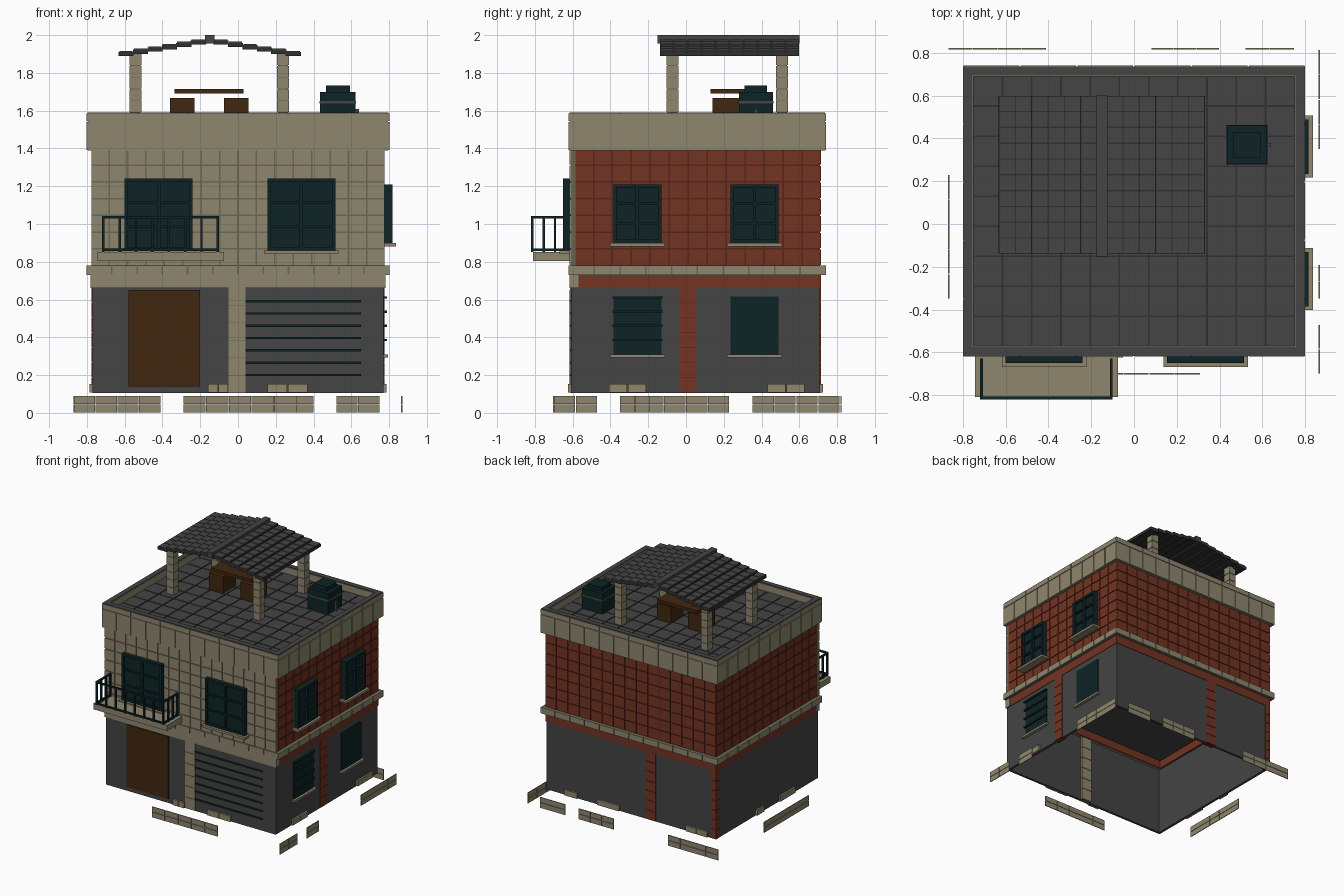
import bpy
import bmesh
from mathutils import Vector

cube = bpy.data.objects.get("Cube")
if cube:
    bpy.data.objects.remove(cube, do_unlink=True)


def material(name, rgb):
    m = bpy.data.materials.new(name)
    m.use_nodes = True
    m.diffuse_color = (*rgb, 1)
    m.node_tree.nodes["Principled BSDF"].inputs["Base Color"].default_value = (*rgb, 1)
    return m


CREAM = material("cream stone", (0.27, 0.24, 0.155))
CREAM_J = material("cream joint", (0.15, 0.135, 0.085))
RED = material("red brick", (0.17, 0.033, 0.016))
RED_J = material("red joint", (0.085, 0.018, 0.009))
GREY = material("grey render", (0.058, 0.058, 0.058))
GREY_J = material("grey joint", (0.03, 0.03, 0.03))
TEAL = material("dark teal", (0.004, 0.017, 0.019))
WOOD = material("brown wood", (0.052, 0.02, 0.005))

FRONT, BACK, LEFT, RIGHT, UP = (1, -1), (1, 1), (0, 1), (0, -1), (2, 1)


def boxes(name, spans, mat):
    """One object from boxes given as (x0, x1, y0, y1, z0, z1)."""
    bm = bmesh.new()
    for s in spans:
        lo, hi = Vector(s[0::2]), Vector(s[1::2])
        made = bmesh.ops.create_cube(bm, size=1)
        bmesh.ops.scale(bm, vec=hi - lo, verts=made["verts"])
        bmesh.ops.translate(bm, vec=(lo + hi) / 2, verts=made["verts"])
    mesh = bpy.data.meshes.new(name)
    bm.to_mesh(mesh)
    bm.free()
    mesh.materials.append(mat)
    ob = bpy.data.objects.new(name, mesh)
    bpy.context.collection.objects.link(ob)
    return ob


def on_wall(side, pos, u0, u1, v0, v1, d0, d1):
    """Box on a wall plane, from depth d0 to d1 outwards."""
    axis, sign = side
    a, b = sorted((pos + sign * d0, pos + sign * d1))
    return {0: (a, b, u0, u1, v0, v1), 1: (u0, u1, a, b, v0, v1),
            2: (u0, u1, v0, v1, a, b)}[axis]


def tiles(name, side, pos, u, v, nu, nv, mat, depth=0.006, gap=0.008):
    du, dv, g = (u[1] - u[0]) / nu, (v[1] - v[0]) / nv, gap / 2
    boxes(name, [on_wall(side, pos, u[0] + i * du + g, u[0] + (i + 1) * du - g,
                         v[0] + j * dv + g, v[0] + (j + 1) * dv - g, -0.002, depth)
                 for i in range(nu) for j in range(nv)], mat)


def ring(name, x, y0, y1, z0, z1, t, mat):
    boxes(name, [(-x, x, y0, y0 + t, z0, z1), (-x, x, y1 - t, y1, z0, z1),
                 (-x, -x + t, y0 + t, y1 - t, z0, z1), (x - t, x, y0 + t, y1 - t, z0, z1)], mat)


def stack(name, x0, x1, y0, y1, z0, z1, n, mat, joint):
    """Column of blocks around a narrower core."""
    e, h = 0.004, (z1 - z0) / n
    boxes(name + "_core", [(x0 + e, x1 - e, y0 + e, y1 - e, z0, z1)], joint)
    boxes(name, [(x0, x1, y0, y1, z0 + i * h + e, z0 + (i + 1) * h) for i in range(n)], mat)


def window(name, side, pos, u0, u1, z0, z1, out, sill, rows=3):
    f, mid, h = 0.018, (u0 + u1) / 2, (z1 - z0) / rows
    boxes(name + "_pane", [on_wall(side, pos, u0, u1, z0, z1, -0.01, out * 0.6)], TEAL)
    bars = [(u0, u0 + f, z0, z1), (u1 - f, u1, z0, z1), (u0, u1, z0, z0 + f),
            (u0, u1, z1 - f, z1), (mid - f / 2, mid + f / 2, z0, z1)]
    bars += [(u0, u1, z0 + i * h - 0.006, z0 + i * h + 0.006) for i in range(1, rows)]
    boxes(name + "_frame", [on_wall(side, pos, *b, 0, out) for b in bars], TEAL)
    boxes(name + "_sill", [on_wall(side, pos, u0 - 0.018, u1 + 0.018, z0 - 0.018, z0,
                                   -0.01, sill)], CREAM)


# Ground floor: open-bottomed shell, pillars and beam
ring("ground_walls", 0.77, -0.61, 0.71, 0.105, 0.67, 0.02, GREY)
stack("front_pillar", -0.05, 0.04, -0.615, -0.57, 0.105, 0.66, 6, CREAM, CREAM_J)
stack("left_pillar", 0.73, 0.775, -0.035, 0.055, 0.105, 0.66, 7, RED, RED_J)
stack("back_pillar", -0.225, -0.135, 0.67, 0.715, 0.105, 0.66, 7, RED, RED_J)
stack("corner_pillar", -0.775, -0.73, 0.67, 0.715, 0.105, 0.66, 7, RED, RED_J)
ring("side_beam", 0.774, -0.6, 0.714, 0.66, 0.735, 0.04, RED)
boxes("front_beam", [(-0.78, 0.78, -0.618, -0.57, 0.66, 0.735)], CREAM)
boxes("ground_ceiling", [(-0.74, 0.74, -0.58, 0.68, 0.725, 0.74)], GREY)
boxes("front_door", [(-0.58, -0.2, -0.618, -0.6, 0.14, 0.65)], WOOD)
boxes("garage_bars", [(0.04, 0.65, -0.618, -0.6, 0.195 + i * 0.065, 0.207 + i * 0.065)
                      for i in range(7)], TEAL)

# Belt course between storeys
ring("belt_course", 0.795, -0.615, 0.735, 0.73, 0.78, 0.05, CREAM_J)
for name, side, pos, u, n in (("front", FRONT, -0.615, (-0.802, 0.802), 12),
                              ("back", BACK, 0.735, (-0.802, 0.802), 12),
                              ("left", LEFT, 0.795, (-0.622, 0.742), 10),
                              ("right", RIGHT, -0.795, (-0.622, 0.742), 10)):
    tiles("belt_blocks_" + name, side, pos, u, (0.727, 0.784), n, 1, CREAM)

# Upper storey: brick sides, stone front
boxes("upper_core", [(-0.77, 0.77, -0.59, 0.71, 0.74, 1.52)], RED_J)
tiles("left_bricks", LEFT, 0.77, (-0.59, 0.715), (0.78, 1.4), 13, 7, RED)
tiles("right_bricks", RIGHT, -0.77, (-0.59, 0.715), (0.78, 1.4), 13, 7, RED)
tiles("back_bricks", BACK, 0.71, (-0.775, 0.775), (0.78, 1.4), 15, 7, RED)
boxes("front_facing", [(-0.775, 0.775, -0.612, -0.585, 0.78, 1.4)], CREAM_J)
tiles("front_stones", FRONT, -0.612, (-0.78, 0.78), (0.78, 1.4), 16, 7, CREAM)

# Parapet and tiled terrace
ring("parapet", 0.795, -0.615, 0.735, 1.39, 1.585, 0.045, CREAM)
ring("parapet_cap", 0.797, -0.617, 0.737, 1.583, 1.59, 0.042, GREY)
for name, side, pos, u, n in (("front", FRONT, -0.615, (-0.802, 0.802), 12),
                              ("back", BACK, 0.735, (-0.802, 0.802), 12),
                              ("left", LEFT, 0.795, (-0.622, 0.742), 10),
                              ("right", RIGHT, -0.795, (-0.622, 0.742), 10)):
    tiles("parapet_blocks_" + name, side, pos, u, (1.388, 1.545), n, 1, CREAM)
    tiles("parapet_coping_" + name, side, pos, u, (1.542, 1.588), n // 2, 1, CREAM)
boxes("terrace_base", [(-0.755, 0.755, -0.575, 0.695, 1.51, 1.526)], GREY_J)
tiles("terrace_tiles", UP, 1.526, (-0.752, 0.752), (-0.572, 0.692), 11, 9, GREY)

# Windows
window("balcony_window", FRONT, -0.615, -0.6, -0.24, 0.86, 1.24, 0.035, 0.055)
window("front_window", FRONT, -0.615, 0.155, 0.515, 0.86, 1.24, 0.035, 0.055)
for n, (u0, u1) in enumerate(((-0.385, -0.13), (0.235, 0.49))):
    window(f"upper_window_{n}", LEFT, 0.772, u0, u1, 0.9, 1.21, 0.045, 0.065)
    boxes(f"lower_window_{n}", [(0.76, 0.776, u0, u1, 0.31, 0.615)], TEAL)
    boxes(f"lower_sill_{n}", [(0.76, 0.795, u0 - 0.018, u1 + 0.018, 0.293, 0.31)], CREAM)
boxes("lower_window_bars", [(0.77, 0.788, -0.39, -0.125, z, z + 0.012)
                            for z in (0.38, 0.455, 0.53, 0.605)], TEAL)

# Balcony slab and railing
boxes("balcony_slab", [(-0.745, -0.075, -0.81, -0.61, 0.805, 0.852)], CREAM)
b = 0.013
rail = []
for z in (0.856, 1.03):
    rail.append((-0.72, -0.1, -0.82, -0.82 + b, z, z + b))
    rail += [(x, x + b, -0.82, -0.63, z, z + b) for x in (-0.72, -0.1 - b)]
rail += [(-0.72 + i * 0.0867, -0.72 + i * 0.0867 + b, -0.82, -0.82 + b, 0.852, 1.04)
         for i in range(8)]
rail += [(x, x + b, y, y + b, 0.852, 1.04) for x in (-0.72, -0.1 - b)
         for y in (-0.76, -0.7, -0.643)]
boxes("balcony_railing", rail, TEAL)

# Terrace shelter: posts and stepped tile roof
for n, (x, y) in enumerate([(x, y) for x in (-0.575, 0.207) for y in (-0.103, 0.477)]):
    stack(f"shelter_post_{n}", x, x + 0.063, y, y + 0.063, 1.526, 1.9, 6, CREAM, CREAM_J)
w, rows = 0.0765, 10
for name, sign, start in (("right", -1, -0.172), ("left", 1, -0.128)):
    sheet, shingles = [], []
    for i in range(6):
        a, c = sorted((start + sign * i * w, start + sign * (i + 1) * w))
        top = 1.977 - i * 0.012
        sheet.append((a - 0.002, c + 0.002, -0.138, 0.598, top - 0.028, top - 0.006))
        for j in range(rows):
            y = -0.14 + j * 0.074
            shingles.append((a + 0.003, c - 0.003, y + 0.003, y + 0.071, top - 0.025, top))
    boxes("roof_sheet_" + name, sheet, GREY_J)
    boxes("roof_shingles_" + name, shingles, GREY)
boxes("roof_ridge", [(-0.175, -0.125, -0.152, 0.6, 1.955, 2.0)], GREY)

# Table, stools and water tank
boxes("table_top", [(-0.335, 0.03, 0.13, 0.33, 1.69, 1.715)], WOOD)
boxes("stools", [(x, x + 0.13, 0.14, 0.3, 1.53, 1.667) for x in (-0.36, -0.075)], WOOD)
boxes("water_tank", [(0.435, 0.622, 0.28, 0.46, 1.53, 1.7)], TEAL)
boxes("tank_lid", [(0.465, 0.592, 0.31, 0.43, 1.7, 1.732)], TEAL)
boxes("tank_band", [(0.431, 0.626, 0.276, 0.464, 1.637, 1.652)], GREY)
boxes("tank_pipe", [(0.62, 0.64, 0.36, 0.38, 1.53, 1.61)], GREY)

# Loose stone patches on the wall foot and around the base
for side, pos, spans in ((FRONT, -0.61, ((-0.16, -0.05), (0.155, 0.37))),
                         (LEFT, 0.77, ((-0.41, -0.21), (0.43, 0.63))),
                         (BACK, 0.71, ((0.48, 0.6), (0.1, 0.3), (-0.7, -0.5))),
                         (RIGHT, -0.77, ((0.1, 0.2), (-0.3, -0.1)))):
    for u in spans:
        tiles("foot_patch", side, pos, u, (0.105, 0.155), 2, 1, CREAM, 0.015, 0.004)
for side, pos, spans in ((FRONT, -0.7, ((-0.29, 0.31),)),
                         (BACK, 0.819, ((-0.87, -0.41), (0.08, 0.4), (0.52, 0.75))),
                         (LEFT, 0.866, ((-0.7, -0.47), (-0.35, -0.19), (0.35, 0.815))),
                         (RIGHT, -0.866, ((-0.35, 0.23),))):
    for u in spans:
        n = max(2, round((u[1] - u[0]) / 0.115))
        tiles("base_patch", side, pos, u, (0.0, 0.09), n, 2, CREAM, 0.004, 0.003)
